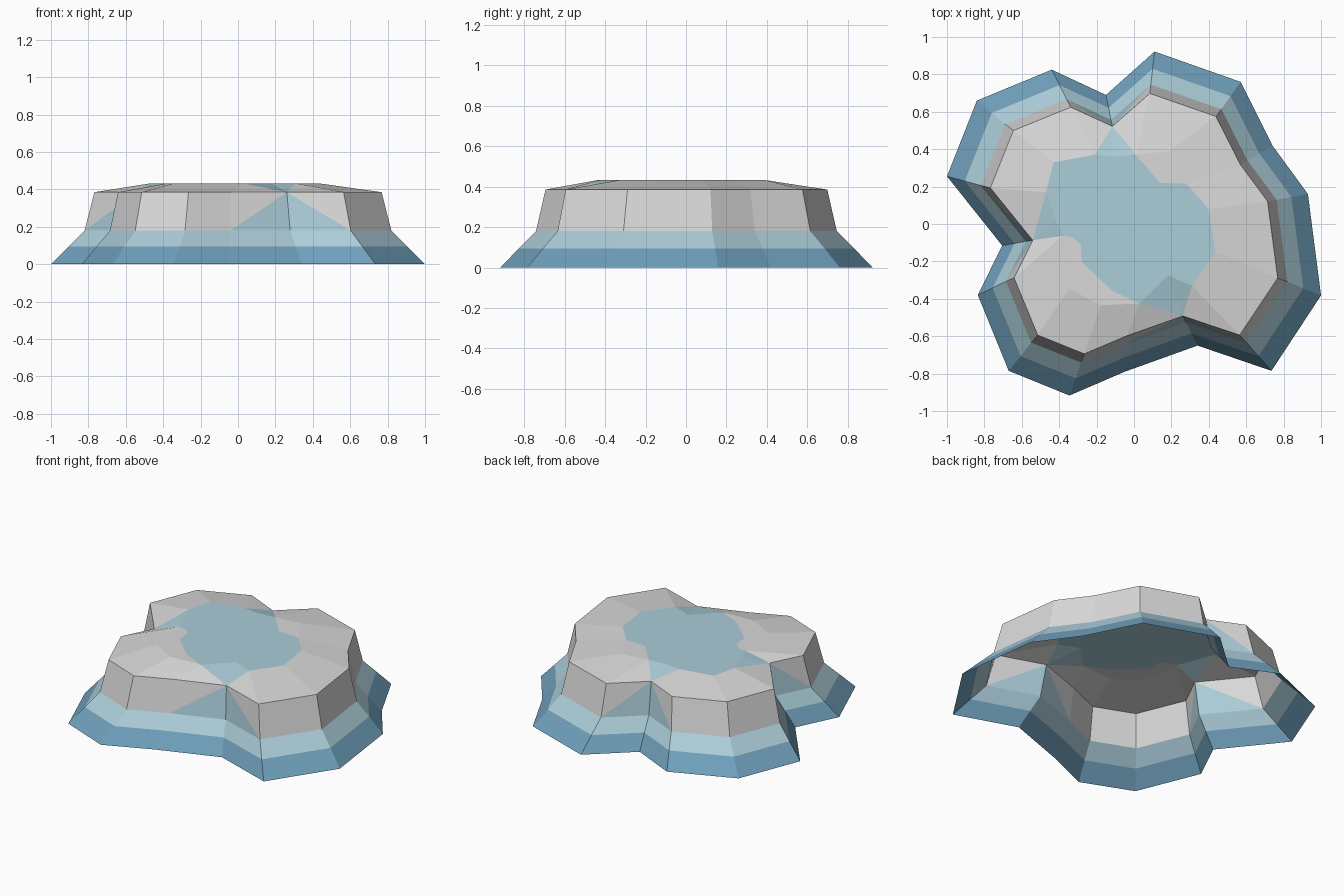
import bpy, bmesh

if "Cube" in bpy.data.objects:
    bpy.data.objects.remove(bpy.data.objects["Cube"])

def material(name, rgb):
    m = bpy.data.materials.new(name)
    m.diffuse_color = (*rgb, 1)
    m.use_nodes = True
    m.node_tree.nodes["Principled BSDF"].inputs["Base Color"].default_value = m.diffuse_color
    return m

STONE, SHALLOW, DEEP = 0, 1, 2
mats = [material("grey stone", (0.70, 0.695, 0.695)),
        material("light water blue", (0.41, 0.61, 0.69)),
        material("deep water blue", (0.16, 0.35, 0.50))]

# Ground outline (16 corners, clockwise from the left)
outline = [(-1, .255), (-.84, .66), (-.44, .825), (-.15, .69), (.11, .922), (.57, .76),
           (.74, .42), (.93, .16), (1, -.382), (.735, -.785), (.34, -.65), (-.05, -.79),
           (-.345, -.917), (-.67, -.785), (-.835, -.38), (-.705, -.115)]
# Edge of the flat plateau, one point per outline corner
plateau = [(-.47, .17), (-.43, .33), (-.21, .37), (-.11, .36), (.01, .37), (.19, .39),
           (.28, .215), (.40, .08), (.435, -.15), (.31, -.33), (.18, -.275), (.03, -.425),
           (-.18, -.435), (-.345, -.345), (-.38, -.063), (-.42, .02)]
# Pool shoreline where it leaves the plateau edge
shore_a = [(.14, .22)]
shore_b = [(-.12, -.355), (-.28, -.2), (-.285, -.11), (-.33, -.07)]
notches = {3, 10, 15}          # outline corners where water spills over
N = len(outline)

bm = bmesh.new()

def ring(points, z, sx=1, sy=1):
    return [bm.verts.new((x * sx, y * sy, z)) for x, y in points]

def face(verts, mat):
    f = bm.faces.new(verts)
    f.material_index = mat
    return f

base = ring(outline, 0)
band = ring(outline, .095, .905, .90)
mid = ring(outline, .18, .82, .808)
rim = ring(outline, .385, .768, .757)
top = ring(plateau, .432)
pa, pb = ring(shore_a, .432), ring(shore_b, .432)

def strip(lower, upper, mat):
    for i in range(N):
        j = (i + 1) % N
        face([lower[i], lower[j], upper[j], upper[i]], mat)

def spill_strip(notch_ring, other):
    """Stone band with water triangles fanning out from the notch corners."""
    for i in range(N):
        j = (i + 1) % N
        if i in notches:
            face([notch_ring[i], other[i], other[j]], SHALLOW)
            face([notch_ring[i], other[j], notch_ring[j]], STONE)
        elif j in notches:
            face([notch_ring[j], other[i], other[j]], SHALLOW)
            face([notch_ring[i], other[i], notch_ring[j]], STONE)
        else:
            face([notch_ring[i], notch_ring[j], other[j], other[i]], STONE)

# Flared skirt, upper wall and sloping rim
strip(base, band, DEEP)
strip(band, mid, SHALLOW)
spill_strip(rim, mid)
spill_strip(rim, top)

# Flat plateau: pool plus two stone banks
pool = face(top[:5] + pa + top[6:12] + pb + top[14:], SHALLOW)
face([top[4], top[5], top[6], pa[0]], STONE)
face(top[11:15] + pb[::-1], STONE)

# Outward normals, open underside
bmesh.ops.recalc_face_normals(bm, faces=bm.faces)
if pool.normal.z < 0:
    bmesh.ops.reverse_faces(bm, faces=bm.faces)
bmesh.ops.triangulate(bm, faces=[f for f in bm.faces if len(f.verts) > 4])

mesh = bpy.data.meshes.new("rock_pool")
bm.to_mesh(mesh)
bm.free()
for m in mats:
    mesh.materials.append(m)
bpy.context.collection.objects.link(bpy.data.objects.new("rock_pool", mesh))
